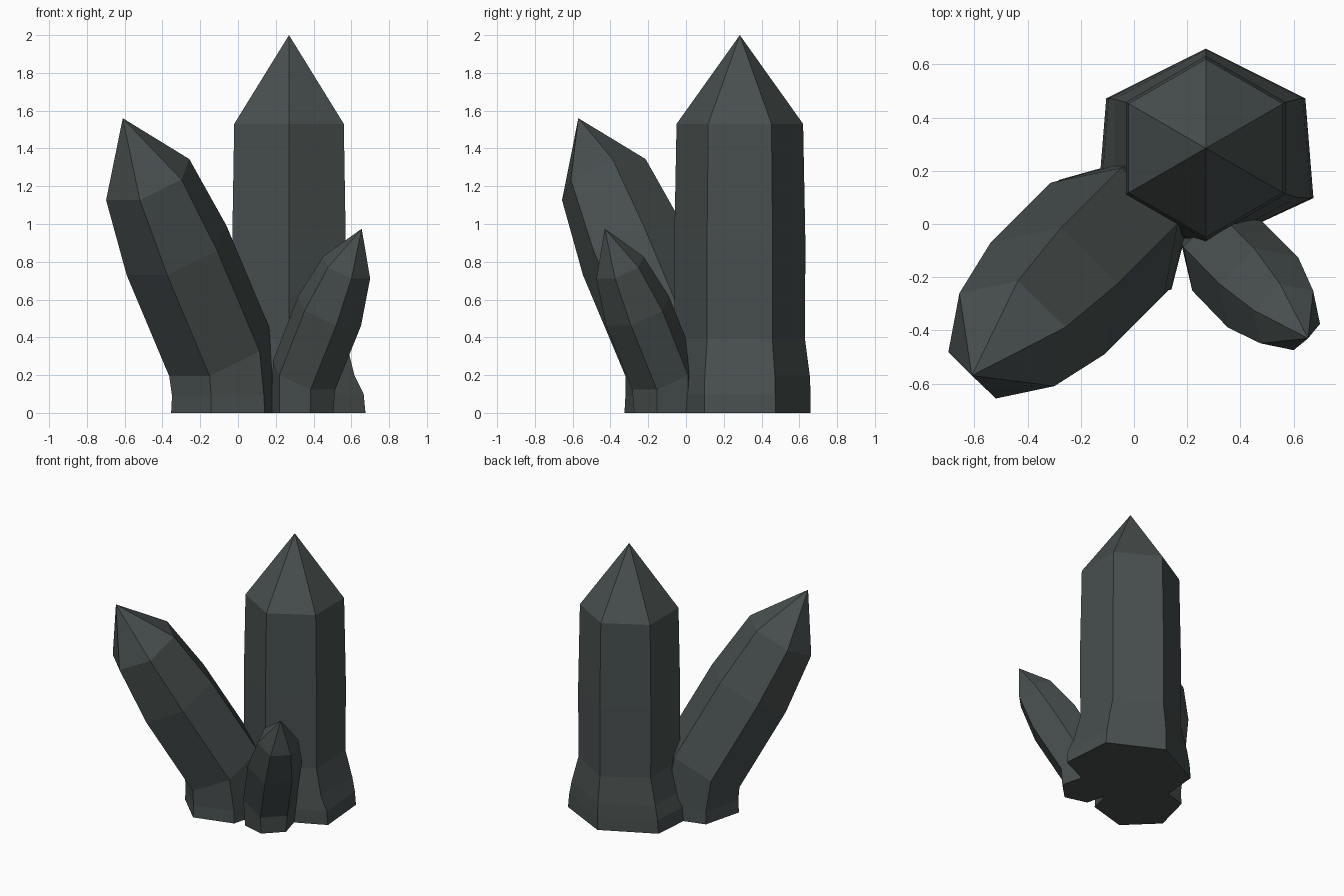
import bpy, bmesh, math
from mathutils import Vector

cube = bpy.data.objects.get("Cube")
if cube:
    bpy.data.objects.remove(cube, do_unlink=True)

# One dark slate material for the whole cluster
slate = bpy.data.materials.new("dark_slate")
slate.use_nodes = True
colour = (0.064, 0.078, 0.076, 1)
slate.diffuse_color = colour
bsdf = slate.node_tree.nodes["Principled BSDF"]
bsdf.inputs["Base Color"].default_value = colour
bsdf.inputs["Roughness"].default_value = 0.8

UP = Vector((0, 0, 1))


def hexagon(centre, radius, normal, side):
    """Six points around a centre; the first lies along the side direction."""
    other = normal.cross(side)
    angles = [math.radians(60 * i) for i in range(6)]
    return [Vector(centre) + radius * (side * math.cos(a) + other * math.sin(a))
            for a in angles]


def flare(points, centre, stretch, skew):
    """Widen a foot ring sideways, more at the front than at the back."""
    for p in points:
        p.x = centre[0] + (p.x - centre[0]) * (stretch - skew * (p.y - centre[1]))
    return points


def crystal(name, rings, apex):
    """Skin hexagonal rings from the foot upward and close them with a point."""
    bm = bmesh.new()
    loops = [[bm.verts.new(p) for p in ring] for ring in rings]
    bm.faces.new(loops[0][::-1])
    for low, high in zip(loops, loops[1:]):
        for i in range(6):
            j = (i + 1) % 6
            bm.faces.new((low[i], low[j], high[j], high[i]))
    tip = bm.verts.new(apex)
    for i in range(6):
        bm.faces.new((loops[-1][i], loops[-1][(i + 1) % 6], tip))
    bmesh.ops.recalc_face_normals(bm, faces=bm.faces)
    mesh = bpy.data.meshes.new(name)
    bm.to_mesh(mesh)
    bm.free()
    mesh.materials.append(slate)
    obj = bpy.data.objects.new(name, mesh)
    bpy.context.collection.objects.link(obj)
    return obj


# Tall upright crystal with a flared foot
back = Vector((0, 1, 0))
tall_rings = []
for z, radius, stretch, skew in ((0, 0.375, 1.2, 0.25), (0.1, 0.375, 1.17, 0.25),
                                 (0.2, 0.37, 1.08, 0), (0.39, 0.345, 1, 0),
                                 (0.91, 0.347, 1, 0), (1.53, 0.335, 1, 0)):
    centre = (0.27, 0.285, z)
    tall_rings.append(flare(hexagon(centre, radius, UP, back), centre, stretch, skew))
crystal("tall_crystal", tall_rings, (0.27, 0.285, 2))


def leaning_crystal(name, feet, rings, apex):
    """Level rings at the foot, then rings square to the leaning axis."""
    axis = (Vector(apex) - Vector(rings[-1][0])).normalized()
    side = UP.cross(axis).normalized()
    loops = [hexagon(c, r, UP, side) for c, r in feet]
    loops += [hexagon(c, r, axis, side) for c, r in rings]
    return crystal(name, loops, apex)


# Middle crystal leaning to the front right
leaning_crystal("leaning_crystal",
                [((-0.07, -0.04, 0), 0.295), ((-0.07, -0.04, 0.09), 0.29)],
                [((-0.10, -0.055, 0.325), 0.30),
                 ((-0.325, -0.28, 0.86), 0.30),
                 ((-0.478, -0.435, 1.235), 0.25)],
                (-0.61, -0.57, 1.56))

# Small crystal leaning to the front left
leaning_crystal("small_crystal",
                [((0.34, -0.11, 0), 0.17)],
                [((0.35, -0.12, 0.20), 0.185),
                 ((0.485, -0.257, 0.54), 0.187),
                 ((0.575, -0.35, 0.77), 0.14)],
                (0.655, -0.43, 0.975))
